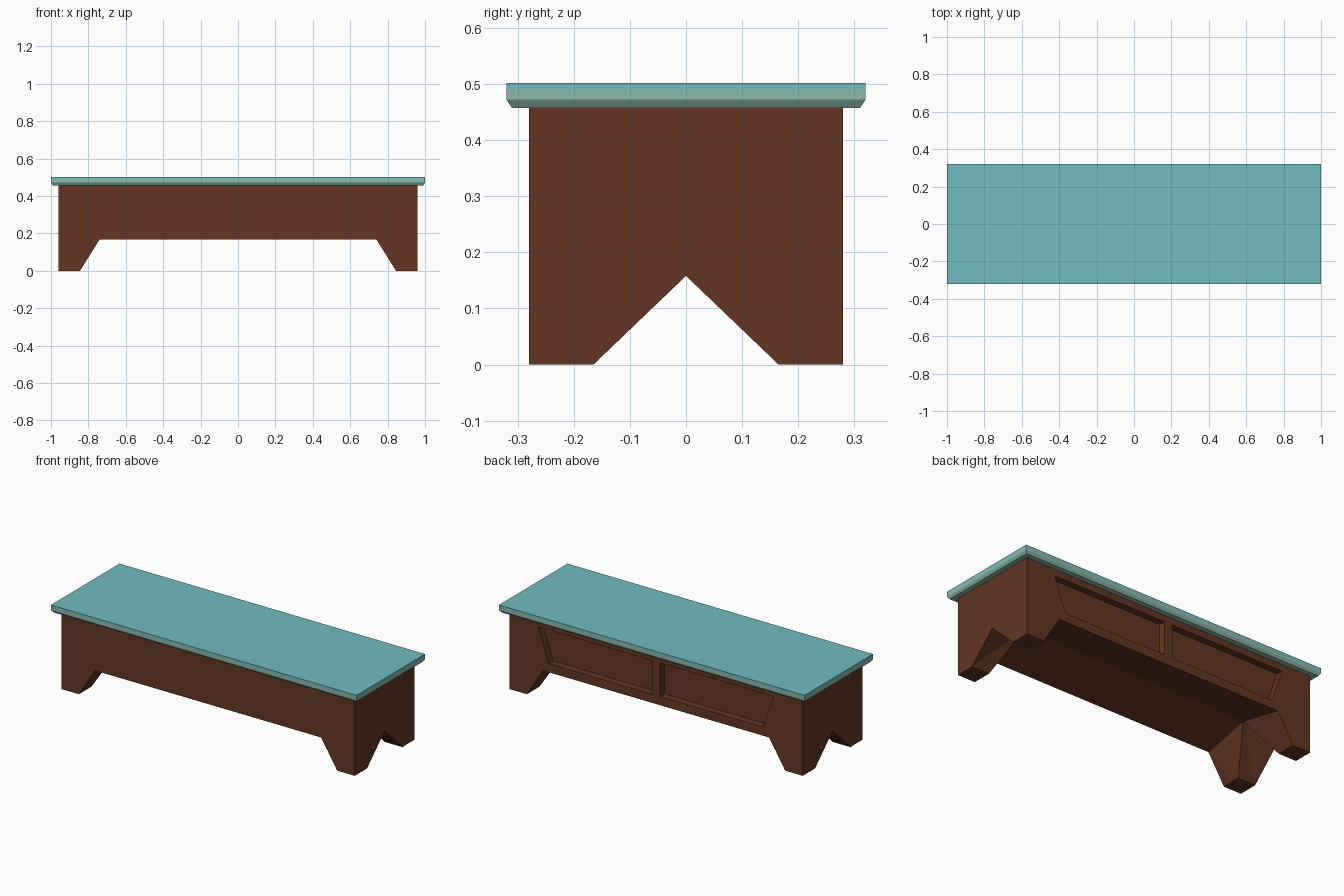
import bpy, bmesh

if "Cube" in bpy.data.objects:
    bpy.data.objects.remove(bpy.data.objects["Cube"])


def material(name, rgb):
    m = bpy.data.materials.new(name)
    m.diffuse_color = (*rgb, 1)
    m.use_nodes = True
    m.node_tree.nodes["Principled BSDF"].inputs["Base Color"].default_value = m.diffuse_color
    return m


def make(name, verts, faces, mats):
    me = bpy.data.meshes.new(name)
    me.from_pydata(verts, [], faces)
    bm = bmesh.new()
    bm.from_mesh(me)
    bmesh.ops.recalc_face_normals(bm, faces=bm.faces)
    bm.to_mesh(me)
    bm.free()
    for m in mats:
        me.materials.append(m)
    ob = bpy.data.objects.new(name, me)
    bpy.context.collection.objects.link(ob)
    return ob


teal = material("teal", (0.165, 0.50, 0.53))
green = material("sage green", (0.27, 0.49, 0.40))
brown = material("dark brown wood", (0.125, 0.037, 0.017))

# Table top: stacked rectangular rings, chamfered below
rings = [(0.99, 0.31, 0.457), (1, 0.32, 0.472), (1, 0.32, 0.49), (1, 0.32, 0.502)]
verts = [(sx * x, sy * y, z) for x, y, z in rings
         for sx, sy in ((-1, -1), (1, -1), (1, 1), (-1, 1))]
faces = [(0, 1, 2, 3), (12, 13, 14, 15)]
for r in range(3):
    for i in range(4):
        j = (i + 1) % 4
        faces.append((r * 4 + i, r * 4 + j, r * 4 + 4 + j, r * 4 + 4 + i))
top = make("table_top", verts, faces, [teal, green])
for p in top.data.polygons:
    p.material_index = 0 if p.center.z > 0.49 else 1

# Body: one quarter with a foot, end notch and vaulted underside, mirrored
X, Y, H, A = 0.96, 0.28, 0.457, 0.168
verts = [(0, Y, A), (0.74, Y, A), (0.845, Y, 0), (X, Y, 0), (X, Y, H), (0, Y, H),
         (X, 0.165, 0), (X, 0, 0.158), (X, 0, H), (0.845, 0.165, 0),
         (0.74, 0, 0.23), (0, 0, 0.23), (0, 0, H)]
faces = [(0, 1, 2, 3, 4, 5), (3, 6, 7, 8, 4), (2, 3, 6, 9), (1, 10, 9), (1, 9, 2),
         (6, 7, 10), (6, 10, 9), (0, 1, 10, 11), (5, 4, 8, 12)]
body = make("body", verts, faces, [brown])
mir = body.modifiers.new("mirror", 'MIRROR')
mir.use_axis = (True, True, False)

# Recessed trapezoid panels on the back
for s, side in ((1, "left"), (-1, "right")):
    prof = [(0.027, 0.22), (0.70, 0.22), (0.77, 0.418), (0.027, 0.418)]
    verts = [(s * x, y, z) for y in (Y - 0.04, Y + 0.1) for x, z in prof]
    faces = [(0, 1, 2, 3), (4, 5, 6, 7)]
    faces += [(i, (i + 1) % 4, (i + 1) % 4 + 4, i + 4) for i in range(4)]
    cutter = make("panel_cutter_" + side, verts, faces, [brown])
    cutter.hide_render = True
    cutter.hide_set(True)
    b = body.modifiers.new("panel_" + side, 'BOOLEAN')
    b.operation = 'DIFFERENCE'
    b.solver = 'EXACT'
    b.object = cutter
